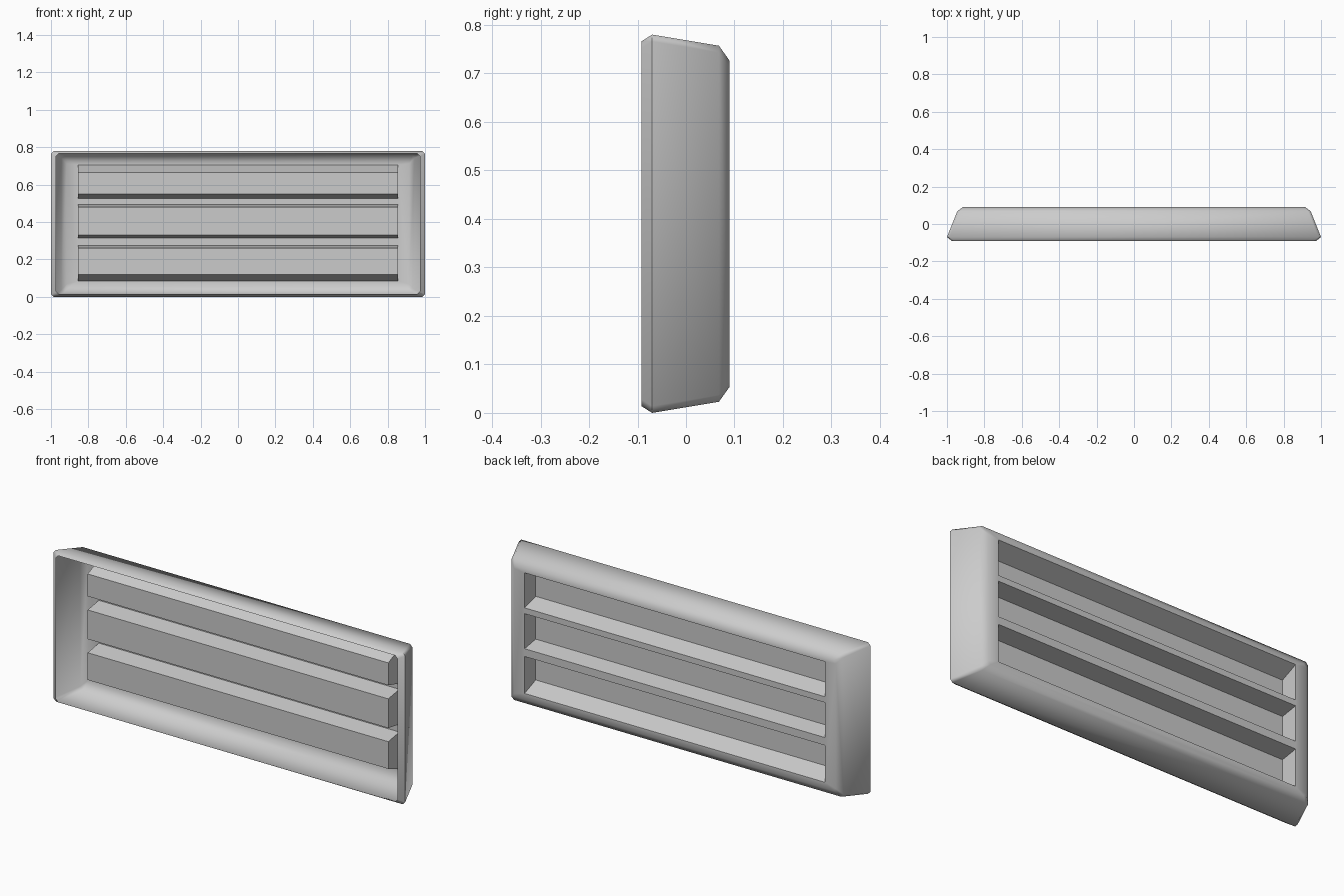
import bpy, bmesh, math
from mathutils import Vector

cube = bpy.data.objects.get("Cube")
if cube:
    bpy.data.objects.remove(cube, do_unlink=True)

grey = bpy.data.materials.new("plain_grey")
grey.use_nodes = True
colour = (0.6, 0.6, 0.6, 1)
grey.diffuse_color = colour
grey.node_tree.nodes["Principled BSDF"].inputs["Base Color"].default_value = colour

MID = 0.39        # height of the panel's centre
BACK = 0.09       # y of the back plate
SLOT_Y = 0.0      # y of the slot floors
SLOT_X = 0.855    # half length of a slot

# Per slot: opening bottom, floor bottom, floor top, opening top
SLOTS = [(0.085, 0.12, 0.26, 0.275),
         (0.315, 0.33, 0.48, 0.495),
         (0.525, 0.55, 0.665, 0.705)]

# Shell outline from the open front to the back: y, half width, half height
RINGS = [(-0.092, 0.972, 0.376), (-0.07, 1.0, 0.39),
         (0.068, 0.945, 0.367), (BACK, 0.915, 0.336)]

bm = bmesh.new()


def ring(y, w, h, c=0.014):
    """Rectangle with chamfered corners, starting at the right of the top edge."""
    pts = []
    for sx, sz, flip in ((1, 1, 0), (1, -1, 1), (-1, -1, 0), (-1, 1, 1)):
        pair = [(sx * (w - c), sz * h), (sx * w, sz * (h - c))]
        pts += pair[::-1] if flip else pair
    return [bm.verts.new((x, y, MID + z)) for x, z in pts]


def row(y, z):
    return [bm.verts.new((s * SLOT_X, y, z)) for s in (-1, 1)]


# Tapered rim walls
rings = [ring(*r) for r in RINGS]
for a, b in zip(rings, rings[1:]):
    for i in range(8):
        j = (i + 1) % 8
        bm.faces.new((a[i], a[j], b[j], b[i]))

# Slots sunk into the back plate, with the bars between them
edges = []
for lo, floor_lo, floor_hi, hi in SLOTS:
    rows = [row(BACK, lo), row(SLOT_Y, floor_lo), row(SLOT_Y, floor_hi), row(BACK, hi)]
    for p, q in zip(rows, rows[1:]):
        bm.faces.new((p[0], p[1], q[1], q[0]))
    for s in (0, 1):
        bm.faces.new([r[s] for r in rows])
    if edges:
        bm.faces.new((*edges[-1], *rows[0][::-1]))
    edges += [rows[0], rows[-1]]

# Back plate border around the slots
o = rings[-1]
left, right = [e[0] for e in edges], [e[1] for e in edges]
top = bm.faces.new((o[7], o[0], right[-1], left[-1]))
bm.faces.new((o[3], o[4], left[0], right[0]))
bm.faces.new((o[1], o[2], *right))
bm.faces.new((o[5], o[6], *left[::-1]))
for a, b, corner in ((0, 1, right[-1]), (2, 3, right[0]), (4, 5, left[0]), (6, 7, left[-1])):
    bm.faces.new((o[a], o[b], corner))

# Point the faces outward
bmesh.ops.recalc_face_normals(bm, faces=bm.faces[:])
top.normal_update()
if top.normal.dot(Vector((0, 1, 0))) < 0:
    bmesh.ops.reverse_faces(bm, faces=bm.faces[:])

mesh = bpy.data.meshes.new("slotted_panel")
bm.to_mesh(mesh)
bm.free()
mesh.materials.append(grey)
panel = bpy.data.objects.new("slotted_panel", mesh)
bpy.context.collection.objects.link(panel)

# Soft rim, crisp slots
bpy.ops.object.select_all(action='DESELECT')
panel.select_set(True)
bpy.context.view_layer.objects.active = panel
bpy.ops.object.shade_smooth_by_angle(angle=math.radians(62))
